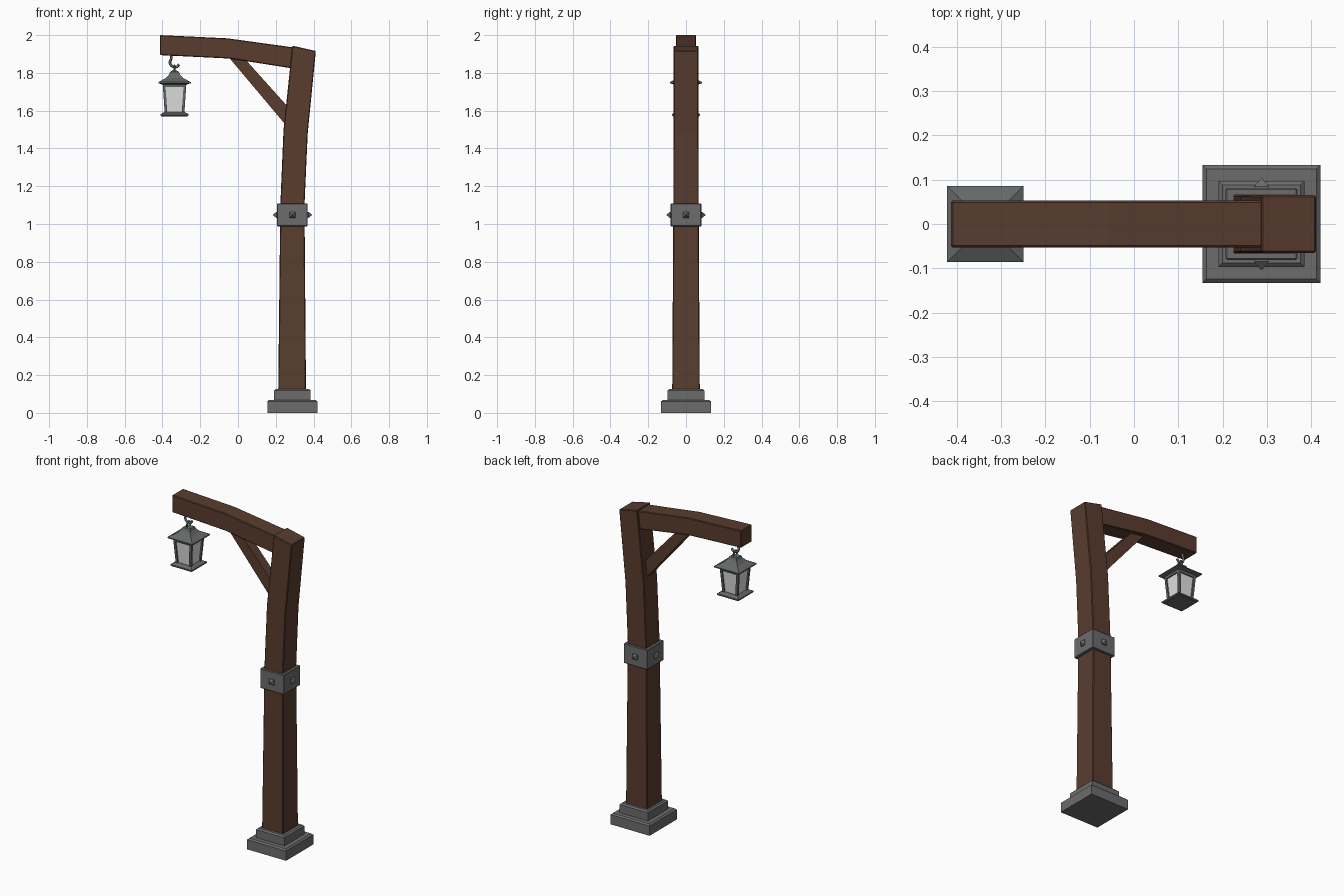
import bpy, bmesh, math
from mathutils import Matrix, Vector

if "Cube" in bpy.data.objects:
    bpy.data.objects.remove(bpy.data.objects["Cube"], do_unlink=True)


def material(name, rgb):
    m = bpy.data.materials.new(name)
    m.use_nodes = True
    m.diffuse_color = (*rgb, 1)
    bsdf = m.node_tree.nodes["Principled BSDF"]
    bsdf.inputs["Base Color"].default_value = (*rgb, 1)
    bsdf.inputs["Roughness"].default_value = 0.8
    return m


WOOD = material("brown wood", (0.10, 0.046, 0.028))
STONE = material("grey stone", (0.15, 0.15, 0.15))
IRON = material("dark iron", (0.13, 0.14, 0.135))
GLASS = material("pale glass", (0.75, 0.75, 0.75))

POST_X = 0.288
LAMP_X = -0.336


def loft(name, sections, mat, bevel=0, matrix=None):
    """Skin rectangular sections, each given as (xz point, xz point, half depth in y)."""
    bm = bmesh.new()
    rings = []
    for (ax, az), (bx, bz), h in sections:
        corners = ((ax, -h, az), (bx, -h, bz), (bx, h, bz), (ax, h, az))
        rings.append([bm.verts.new(c) for c in corners])
    for lo, hi in zip(rings, rings[1:]):
        for i in range(4):
            j = (i + 1) % 4
            bm.faces.new((lo[i], lo[j], hi[j], hi[i]))
    bm.faces.new(rings[0][::-1])
    bm.faces.new(rings[-1])
    bmesh.ops.recalc_face_normals(bm, faces=bm.faces)
    if matrix:
        bm.transform(matrix)
    mesh = bpy.data.meshes.new(name)
    bm.to_mesh(mesh)
    bm.free()
    mesh.materials.append(mat)
    ob = bpy.data.objects.new(name, mesh)
    bpy.context.collection.objects.link(ob)
    if bevel:
        mod = ob.modifiers.new("Bevel", "BEVEL")
        mod.width, mod.segments, mod.limit_method = bevel, 1, "ANGLE"
        mod.angle_limit = math.radians(40)
    return ob


def stack(name, x, levels, mat, **kw):
    """Square tower: levels are (height, half width)."""
    return loft(name, [((x - h, z), (x + h, z), h) for z, h in levels], mat, **kw)


def tube(name, points, radius, mat, cyclic=False):
    curve = bpy.data.curves.new(name, "CURVE")
    curve.dimensions = "3D"
    curve.bevel_depth, curve.bevel_resolution = radius, 1
    curve.resolution_u, curve.use_fill_caps = 4, True
    spline = curve.splines.new("BEZIER")
    spline.bezier_points.add(len(points) - 1)
    spline.use_cyclic_u = cyclic
    for bp, co in zip(spline.bezier_points, points):
        bp.co = co
        bp.handle_left_type = bp.handle_right_type = "AUTO"
    curve.materials.append(mat)
    ob = bpy.data.objects.new(name, curve)
    bpy.context.collection.objects.link(ob)
    return ob


# Stepped stone footing
stack("footing_lower", POST_X, [(0, 0.133), (0.06, 0.133), (0.068, 0.124)], STONE)
stack("footing_upper", POST_X, [(0.06, 0.097), (0.118, 0.097), (0.126, 0.088)], STONE)

# Leaning timber post
loft("post", [
    ((0.213, 0.12), (0.360, 0.12), 0.073),
    ((0.224, 1.10), (0.352, 1.10), 0.067),
    ((0.241, 1.50), (0.369, 1.48), 0.066),
    ((0.288, 1.944), (0.412, 1.916), 0.065),
], WOOD, bevel=0.004)

# Arched beam and its brace
loft("beam", [
    ((-0.413, 1.894), (-0.413, 2.0), 0.053),
    ((-0.045, 1.876), (-0.056, 1.983), 0.053),
    ((0.300, 1.822), (0.300, 1.934), 0.053),
], WOOD, bevel=0.004)
loft("brace", [
    ((-0.055, 1.890), (0.022, 1.890), 0.030),
    ((0.262, 1.513), (0.280, 1.603), 0.030),
], WOOD)

# Iron collar with a pointed stud on each side
stack("collar", POST_X, [(0.988, 0.081), (1.109, 0.081)], STONE, bevel=0.003)
for i, side in enumerate(("front", "left", "back", "right")):
    place = (Matrix.Translation((POST_X, 0, 1.048))
             @ Matrix.Rotation(i * math.pi / 2, 4, "Z")
             @ Matrix.Rotation(math.pi / 2, 4, "X"))
    stack("stud_" + side, 0, [(0.075, 0.016), (0.085, 0.016), (0.104, 0.001)],
          STONE, matrix=place)

# Lantern roof, base and glass
stack("lantern_roof", LAMP_X, [
    (1.738, 0.062), (1.745, 0.086), (1.751, 0.086), (1.772, 0.047),
    (1.790, 0.030), (1.805, 0.024), (1.812, 0.012)], IRON)
stack("lantern_collar", LAMP_X, [(1.724, 0.061), (1.740, 0.063)], IRON)
stack("lantern_base", LAMP_X, [
    (1.570, 0.068), (1.574, 0.073), (1.582, 0.073), (1.592, 0.056)], IRON)
stack("lantern_glass", LAMP_X, [(1.588, 0.044), (1.728, 0.054)], GLASS)

# Lantern corner bars
for sx in (-1, 1):
    for sy in (-1, 1):
        lean = Matrix.Identity(4)
        lean[0][2], lean[1][2] = sx * 0.07, sy * 0.07
        spot = Matrix.Translation((LAMP_X + sx * 0.045, sy * 0.045, 1.588))
        name = "lantern_bar_%s_%s" % ("left" if sx > 0 else "right",
                                      "back" if sy > 0 else "front")
        stack(name, 0, [(0, 0.007), (0.14, 0.007)], IRON, matrix=spot @ lean)

# Hook under the beam and ring on the roof
hook = [(-0.018, 1.90), (-0.018, 1.875), (-0.024, 1.852), (-0.010, 1.834),
        (0.012, 1.832), (0.024, 1.846)]
tube("hook", [(LAMP_X + x, 0, z) for x, z in hook], 0.007, IRON)
ring = [Vector((LAMP_X, 0.018 * math.cos(a), 1.821 + 0.018 * math.sin(a)))
        for a in (i * math.pi / 4 for i in range(8))]
tube("lantern_ring", ring, 0.005, IRON, cyclic=True)
